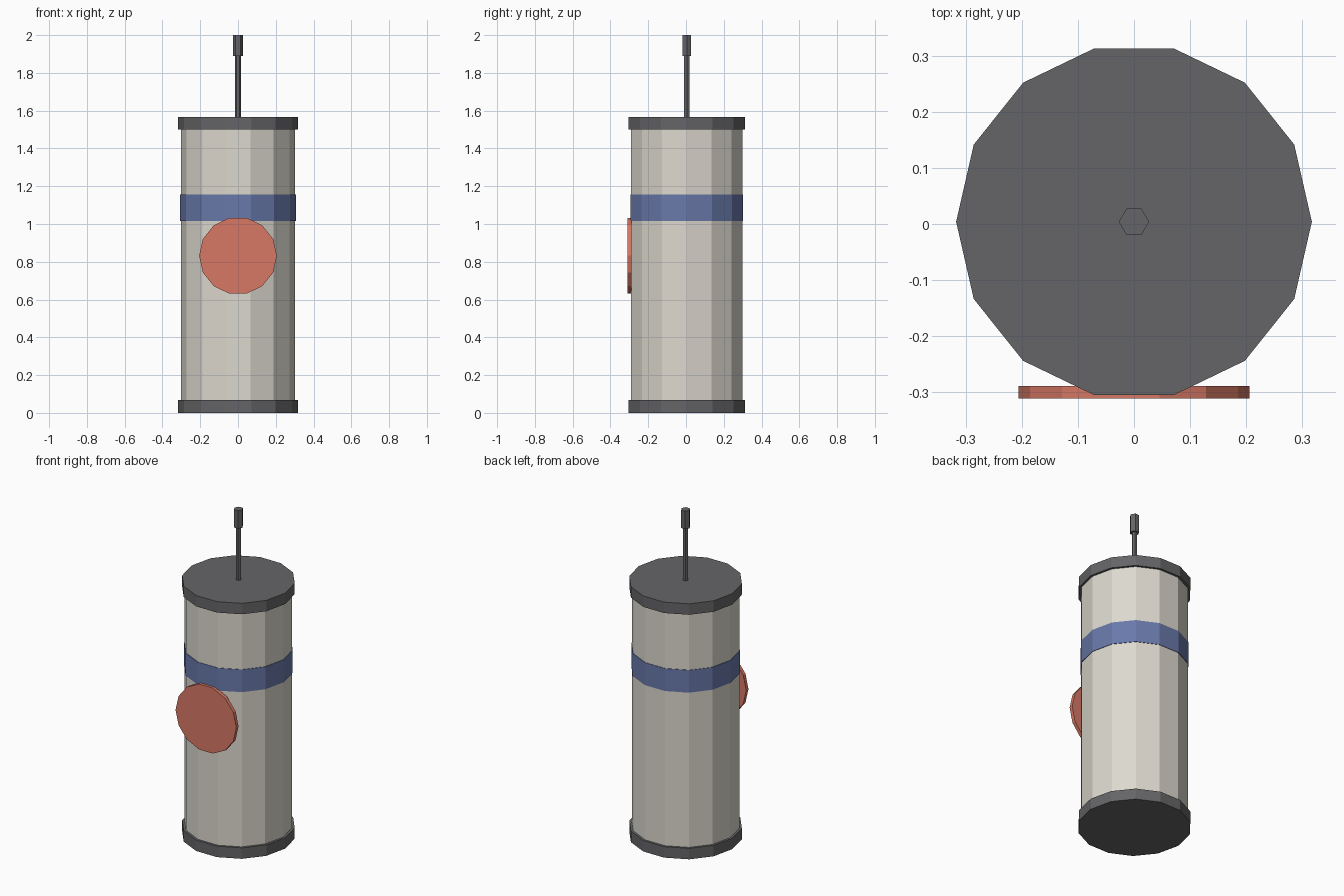
import bpy
from math import pi

cube = bpy.data.objects.get("Cube")
if cube:
    bpy.data.objects.remove(cube, do_unlink=True)

CENTRE_Y = 0.004


def material(name, rgb):
    mat = bpy.data.materials.new(name)
    mat.use_nodes = True
    mat.diffuse_color = (*rgb, 1)
    mat.node_tree.nodes["Principled BSDF"].inputs["Base Color"].default_value = (*rgb, 1)
    return mat


ivory = material("ivory", (0.72, 0.69, 0.62))
charcoal = material("charcoal", (0.13, 0.13, 0.137))
blue = material("blue", (0.14, 0.19, 0.40))
coral = material("coral", (0.68, 0.19, 0.13))


def prism(name, sides, radius, start, end, mat, facing_front=False, height=0):
    """Flat-sided cylinder between two positions, with corners on the x axis."""
    middle = (start + end) / 2
    location = (0, middle, height) if facing_front else (0, CENTRE_Y, middle)
    bpy.ops.mesh.primitive_cylinder_add(
        vertices=sides, radius=radius, depth=end - start, location=location,
        rotation=(pi / 2 if facing_front else 0, 0, pi / 2 if not facing_front else 0))
    obj = bpy.context.object
    if facing_front:
        # Turn the disc about its own axis so its flat edges lie at top and bottom
        obj.rotation_euler = (pi / 2, pi / 2, 0)
    obj.name = name
    obj.data.materials.append(mat)
    return obj


# Canister with its end caps and stripe band
prism("body", 14, 0.303, 0.03, 1.53, ivory)
prism("bottom_cap", 14, 0.317, 0, 0.067, charcoal)
prism("top_cap", 14, 0.317, 1.5, 1.567, charcoal)
prism("band", 14, 0.306, 1.017, 1.155, blue)

# Round plate on the front
prism("front_disc", 14, 0.206, -0.311, -0.289, coral, facing_front=True, height=0.832)

# Antenna
prism("antenna_rod", 6, 0.016, 1.55, 1.9, charcoal)
prism("antenna_tip", 6, 0.027, 1.89, 2.0, charcoal)
